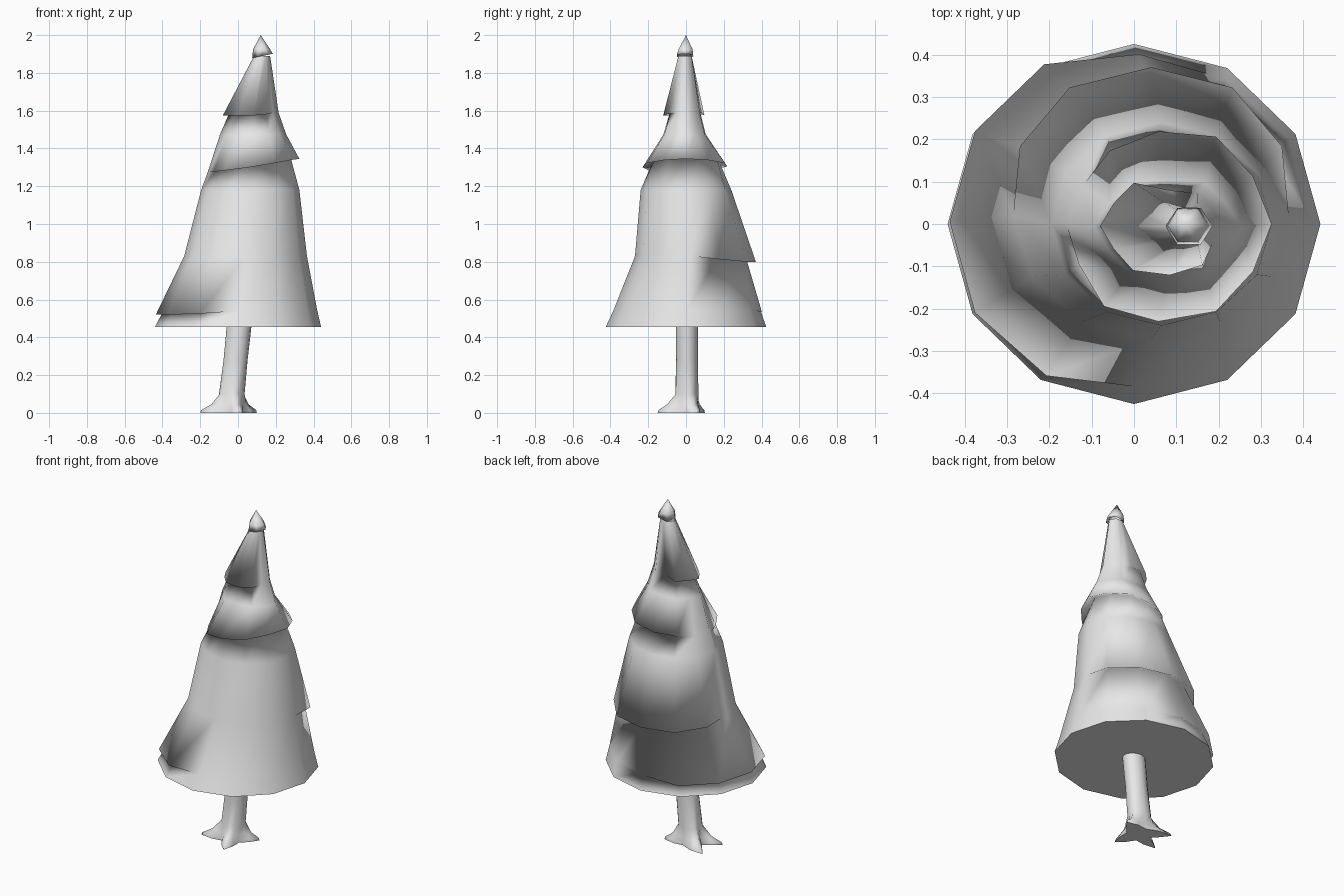
import bpy, bmesh
from math import sin, cos, pi, radians, atan2, hypot

cube = bpy.data.objects.get("Cube")
if cube:
    bpy.data.objects.remove(cube)

grey = bpy.data.materials.new("plain_grey")
grey.use_nodes = True
grey.diffuse_color = (0.8, 0.8, 0.8, 1)
grey.node_tree.nodes["Principled BSDF"].inputs["Base Color"].default_value = (0.8, 0.8, 0.8, 1)

SIDES = 12


def ring(z, left, right, front, back, hexed=0.0, tilt=0.0):
    """Closed oval ring given by its extents; hexed pulls every other corner in."""
    cx, cy = (left + right) / 2, (front + back) / 2
    rx, ry = (right - left) / 2, (back - front) / 2
    pts = []
    for i in range(SIDES):
        a = 2 * pi * i / SIDES
        k = 1 - 0.13 * hexed * (i % 2)
        pts.append((cx + rx * k * cos(a), cy + ry * k * sin(a), z + tilt * cos(a)))
    return pts


def lip(base, direction, half, out, drop):
    """Overhanging edge that swells from a ring and fades to nothing at its ends."""
    pts = []
    cx = sum(p[0] for p in base) / SIDES
    cy = sum(p[1] for p in base) / SIDES
    for x, y, z in base:
        a = atan2(y - cy, x - cx)
        off = abs((a - radians(direction) + pi) % (2 * pi) - pi) / radians(half)
        w = min(1, 1.7 * cos(off * pi / 2)) if off < 1 else 0
        r = hypot(x - cx, y - cy)
        s = 1 + w * out / r
        pts.append((cx + (x - cx) * s, cy + (y - cy) * s, z - w * drop))
    return pts


def loft(name, rings, cap_bottom=False):
    bm = bmesh.new()
    rows = [[bm.verts.new(p) for p in r] for r in rings]
    for lo, hi in zip(rows, rows[1:]):
        n = len(lo)
        for i in range(n):
            j = (i + 1) % n
            bm.faces.new((lo[i], lo[j], hi[j], hi[i]))
    if cap_bottom:
        bm.faces.new(rows[0][::-1])
    bmesh.ops.remove_doubles(bm, verts=bm.verts[:], dist=0.0005)
    for f in bm.faces:
        f.smooth = len(f.verts) <= 4
    if cap_bottom:
        for e in bm.edges:
            if any(not f.smooth for f in e.link_faces):
                e.smooth = False
    mesh = bpy.data.meshes.new(name)
    bm.to_mesh(mesh)
    bm.free()
    mesh.materials.append(grey)
    ob = bpy.data.objects.new(name, mesh)
    bpy.context.collection.objects.link(ob)
    return ob


# Foliage: one leaning cone whose tiers fold over partial lips
hem = ring(0.455, -0.44, 0.44, -0.425, 0.425)
low = ring(0.54, -0.395, 0.42, -0.385, 0.395)
mid = ring(0.83, -0.285, 0.365, -0.27, 0.315)
high = ring(1.32, -0.16, 0.275, -0.19, 0.19, 0.4, 0.045)
upper = ring(1.59, -0.045, 0.215, -0.095, 0.085, 0.8)
loft("foliage", [
    hem,
    low, lip(low, 175, 90, 0.04, 0.02),
    mid, lip(mid, 90, 80, 0.055, 0.03),
    ring(1.18, -0.195, 0.325, -0.24, 0.24),
    high, lip(high, -15, 150, 0.05, 0.02),
    ring(1.475, -0.095, 0.255, -0.13, 0.115, 0.7),
    upper, lip(upper, 210, 125, 0.035, 0.015),
    ring(1.89, 0.085, 0.17, -0.045, 0.035, 1),
], cap_bottom=True)

# Small pointed tip with its own rim
loft("tree_tip", [
    ring(1.905, 0.09, 0.165, -0.04, 0.03, 1),
    ring(1.89, 0.075, 0.185, -0.055, 0.045, 1, 0.01),
    ring(1.925, 0.08, 0.17, -0.045, 0.04, 1),
    ring(2.0, 0.12, 0.12, 0, 0),
])

# Trunk: bent tube flaring into four roots
ROOTS = [(0.1, 0.06), (-0.18, 0.1), (-0.2, -0.06), (0.01, -0.15)]
BASE_X = -0.035


def root_ring(z, spread):
    pts = []
    tips = [(x - BASE_X, y) for x, y in ROOTS]
    angles = [atan2(y, x) % (2 * pi) for x, y in tips]
    for i, (x, y) in enumerate(tips):
        a, r = angles[i], hypot(x, y)
        gap = (angles[(i + 1) % len(tips)] - a) % (2 * pi)
        for t, k in ((0, 1), (0.2, 0.45), (0.5, 0.05), (0.8, 0.45)):
            tip_r = r if t < 0.5 else hypot(*tips[(i + 1) % len(tips)])
            rad = 0.062 + (tip_r - 0.062) * k * spread
            b = a + gap * t
            pts.append((BASE_X + rad * cos(b), rad * sin(b), z))
    return pts


def trunk_ring(z, x, r):
    pts = []
    for px, py, _ in root_ring(z, 0):
        a = atan2(py, px - BASE_X)
        pts.append((x + r * cos(a), 0.005 + 0.9 * r * sin(a), z))
    return pts


loft("trunk", [
    root_ring(0, 1), root_ring(0.015, 0.95), root_ring(0.045, 0.45),
    trunk_ring(0.1, -0.033, 0.068),
    trunk_ring(0.28, -0.013, 0.064),
    trunk_ring(0.48, 0.008, 0.066),
], cap_bottom=True)
